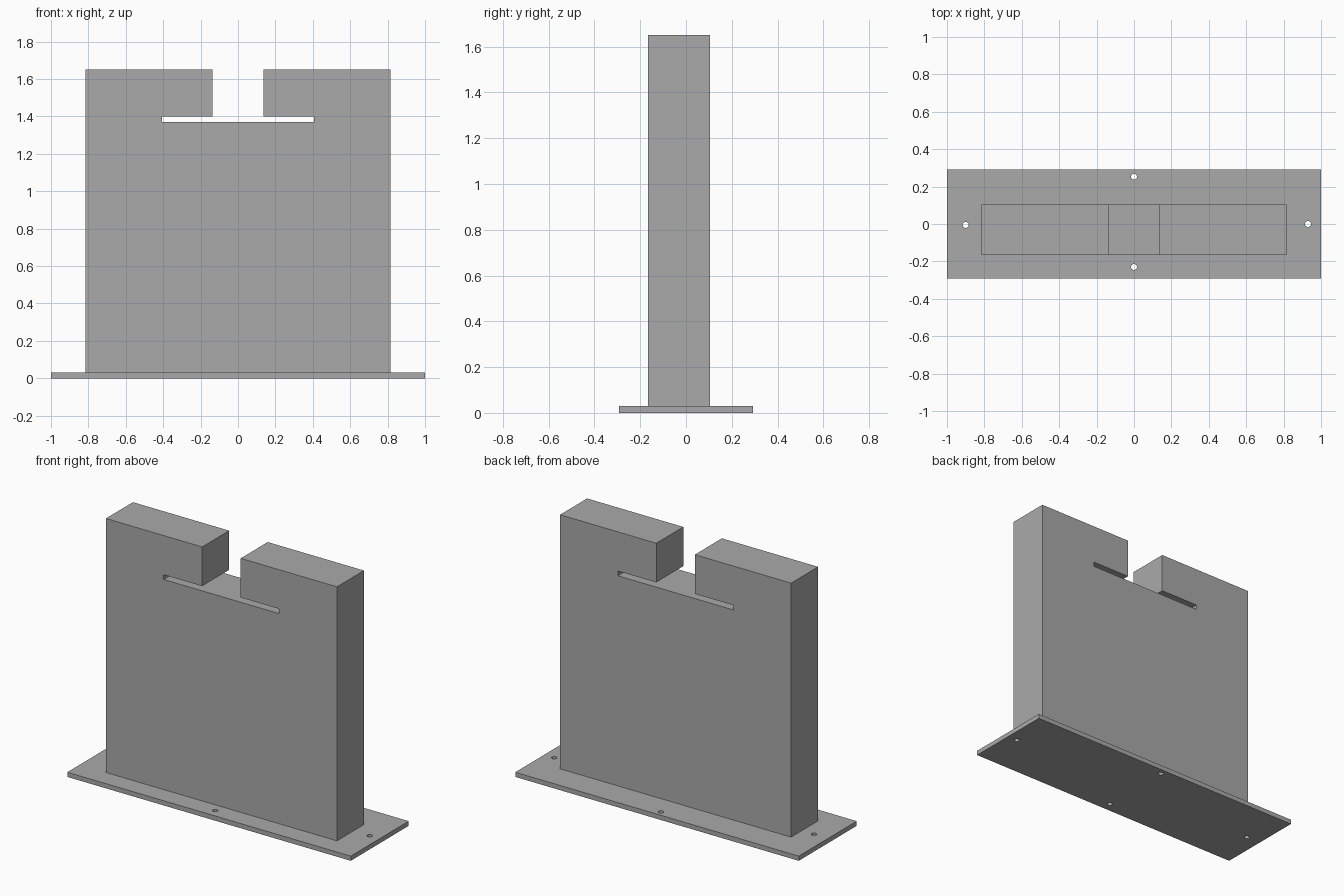
import bpy
import bmesh

old = bpy.data.objects.get("Cube")
if old:
    bpy.data.objects.remove(old, do_unlink=True)

grey = bpy.data.materials.new("plain grey")
grey.use_nodes = True
colour = (0.4, 0.4, 0.4, 1)
grey.diffuse_color = colour
grey.node_tree.nodes["Principled BSDF"].inputs["Base Color"].default_value = colour


def extrude_profile(name, points, y_front, y_back):
    """Extrude a closed x-z outline from front to back."""
    bm = bmesh.new()
    face = bm.faces.new([bm.verts.new((x, y_front, z)) for x, z in points])
    result = bmesh.ops.extrude_face_region(bm, geom=[face])
    verts = [v for v in result["geom"] if isinstance(v, bmesh.types.BMVert)]
    bmesh.ops.translate(bm, verts=verts, vec=(0, y_back - y_front, 0))
    bmesh.ops.recalc_face_normals(bm, faces=bm.faces)
    mesh = bpy.data.meshes.new(name)
    bm.to_mesh(mesh)
    bm.free()
    mesh.materials.append(grey)
    obj = bpy.data.objects.new(name, mesh)
    bpy.context.collection.objects.link(obj)
    return obj


BASE_TOP = 0.03
TOP = 1.65
SLOT_LOW, SLOT_HIGH = 1.37, 1.4
WIDTH, SLOT, NOTCH = 0.815, 0.407, 0.136

# Upright block with a T-shaped slot open at the top
right_half = [(SLOT, SLOT_LOW), (SLOT, SLOT_HIGH), (NOTCH, SLOT_HIGH),
              (NOTCH, TOP), (WIDTH, TOP), (WIDTH, BASE_TOP)]
left_half = [(-x, z) for x, z in reversed(right_half)]
extrude_profile("upright_block", right_half + left_half, -0.167, 0.105)

# Thin base plate
plate = extrude_profile("base_plate", [(-1, 0), (1, 0), (1, BASE_TOP), (-1, BASE_TOP)],
                        -0.292, 0.292)

# Screw holes through the plate
for x, y in [(-0.9, -0.005), (0.93, 0), (0, 0.253), (0, -0.23)]:
    bpy.ops.mesh.primitive_cylinder_add(vertices=32, radius=0.016, depth=0.2, location=(x, y, 0))
    cutter = bpy.context.object
    cutter.name = "hole_cutter"
    cutter.hide_render = True
    cutter.data.materials.append(grey)
    hole = plate.modifiers.new("screw_hole", "BOOLEAN")
    hole.operation = "DIFFERENCE"
    hole.solver = "EXACT"
    hole.object = cutter
    bpy.context.view_layer.objects.active = plate
    bpy.ops.object.modifier_apply(modifier=hole.name)
    bpy.data.objects.remove(cutter, do_unlink=True)
